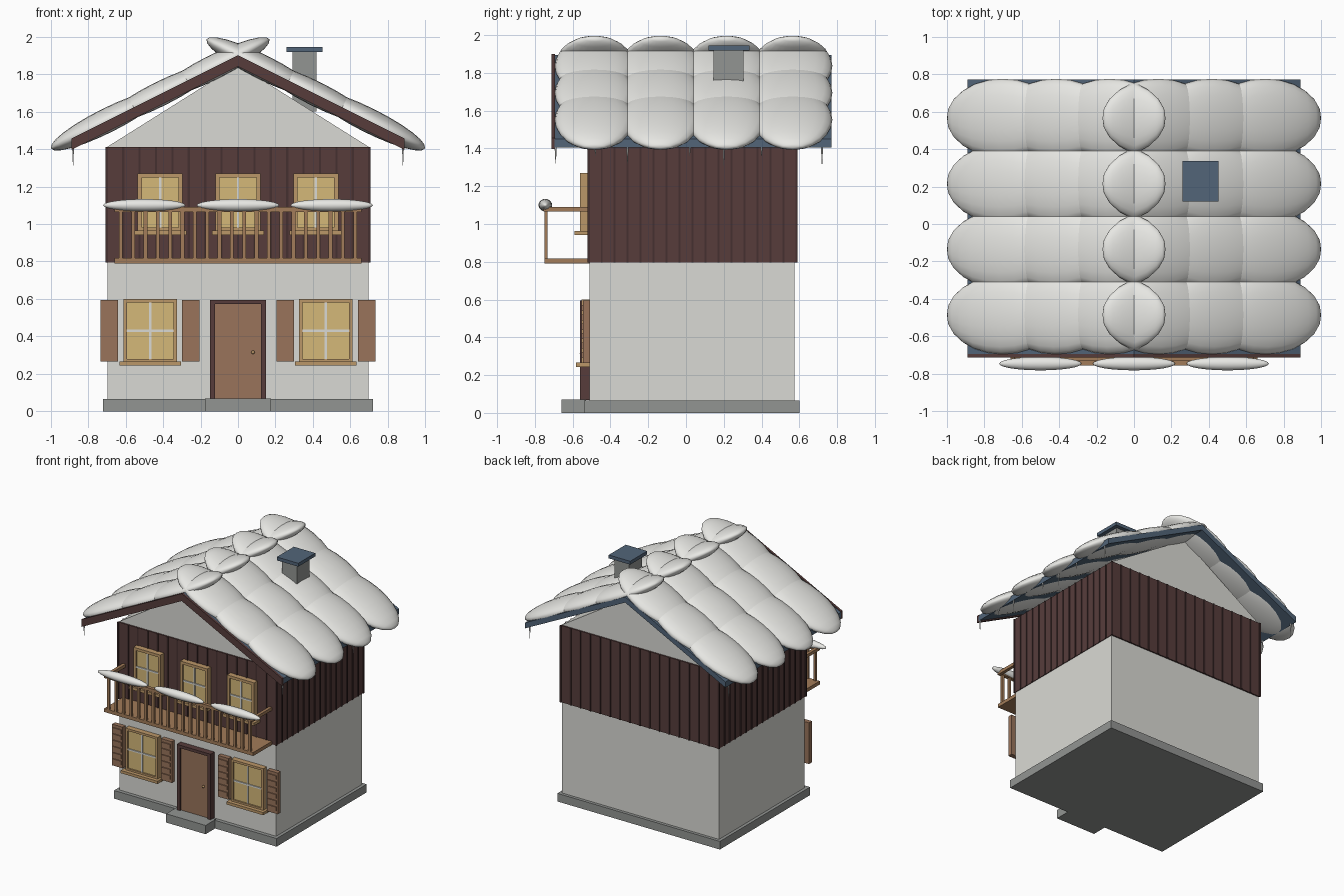
import bpy, bmesh, math
from mathutils import Matrix, Vector

cube = bpy.data.objects.get("Cube")
if cube:
    bpy.data.objects.remove(cube, do_unlink=True)


def material(name, r, g, b):
    mat = bpy.data.materials.new(name)
    mat.use_nodes = True
    mat.diffuse_color = (r, g, b, 1)
    mat.node_tree.nodes["Principled BSDF"].inputs["Base Color"].default_value = (r, g, b, 1)
    return mat


PLASTER = material("plaster", 0.70, 0.70, 0.66)
SNOW = material("snow", 0.80, 0.80, 0.77)
DARK_WOOD = material("dark wood", 0.095, 0.046, 0.044)
BATTEN = material("batten wood", 0.06, 0.03, 0.03)
SLATE = material("slate blue", 0.085, 0.13, 0.19)
STONE = material("stone", 0.29, 0.30, 0.29)
BROWN = material("brown wood", 0.32, 0.175, 0.105)
RAIL = material("rail wood", 0.36, 0.20, 0.10)
HONEY = material("honey wood", 0.50, 0.31, 0.14)
GLASS = material("lit glass", 0.66, 0.48, 0.19)


def finish(name, bm, mat, smooth=False):
    for f in bm.faces:
        f.smooth = smooth
    mesh = bpy.data.meshes.new(name)
    bm.to_mesh(mesh)
    bm.free()
    mesh.materials.append(mat)
    obj = bpy.data.objects.new(name, mesh)
    bpy.context.collection.objects.link(obj)
    return obj


def boxes(name, mat, spans):
    """One object from boxes given as (x0, x1, y0, y1, z0, z1)."""
    bm = bmesh.new()
    for x0, x1, y0, y1, z0, z1 in spans:
        centre = Vector((x0 + x1, y0 + y1, z0 + z1)) / 2
        size = Matrix.Diagonal((x1 - x0, y1 - y0, z1 - z0, 1))
        bmesh.ops.create_cube(bm, size=1, matrix=Matrix.Translation(centre) @ size)
    return finish(name, bm, mat)


def prism(name, mat, outline, y0, y1):
    """Extrude an x-z outline along y."""
    bm = bmesh.new()
    face = bm.faces.new([bm.verts.new((x, y0, z)) for x, z in outline])
    new = bmesh.ops.extrude_face_region(bm, geom=[face])["geom"]
    bmesh.ops.translate(bm, vec=(0, y1 - y0, 0),
                        verts=[v for v in new if isinstance(v, bmesh.types.BMVert)])
    bmesh.ops.recalc_face_normals(bm, faces=bm.faces)
    return finish(name, bm, mat)


def pillows(name, items):
    """Soft ellipsoids given as (centre, radii, tilt about y), poles along x."""
    bm = bmesh.new()
    for centre, radii, tilt in items:
        m = (Matrix.Translation(centre) @ Matrix.Rotation(tilt, 4, 'Y')
             @ Matrix.Diagonal((*radii, 1)) @ Matrix.Rotation(math.pi / 2, 4, 'Y'))
        bmesh.ops.create_uvsphere(bm, u_segments=20, v_segments=12, radius=1, matrix=m)
    return finish(name, bm, SNOW, True)


# Foundation and walls
boxes("foundation", STONE, [(-0.72, 0.72, -0.54, 0.60, 0, 0.065)])
boxes("door_step", STONE, [(-0.175, 0.175, -0.66, -0.53, 0, 0.07)])
boxes("ground_floor", PLASTER, [(-0.695, 0.695, -0.51, 0.575, 0.065, 0.80)])
boxes("upper_floor", DARK_WOOD, [(-0.70, 0.70, -0.515, 0.585, 0.795, 1.41)])
prism("gable", PLASTER, [(-0.70, 1.41), (0.70, 1.41), (0, 1.85)], -0.505, 0.575)

# Vertical battens around the upper floor
strips = []
for i in range(17):
    x = -0.70 + i * 1.4 / 16
    strips += [(x - 0.006, x + 0.006, y - 0.006, y + 0.006, 0.795, 1.41) for y in (-0.515, 0.585)]
for i in range(1, 16):
    y = -0.515 + i * 1.1 / 16
    strips += [(x - 0.006, x + 0.006, y - 0.005, y + 0.005, 0.795, 1.41) for x in (-0.70, 0.70)]
boxes("wall_battens", BATTEN, strips)

# Roof and front fascia share a chevron outline
EAVE = 0.888


def chevron(low, high):
    drop = EAVE / 2
    return [(-EAVE, low - drop), (0, low), (EAVE, low - drop),
            (EAVE, high - drop), (0, high), (-EAVE, high - drop)]


prism("roof", SLATE, chevron(1.85, 1.895), -0.695, 0.77)
prism("front_fascia", DARK_WOOD, chevron(1.84, 1.90), -0.712, -0.693)

# Snow pillows in rows down both slopes, crossing at the ridge
slope = math.atan(0.5)
snow = []
for row in range(4):
    y = -0.485 + row * 0.35
    for side in (-1, 1):
        for x in (0.13, 0.415, 0.70):
            snow.append(((side * x, y, 1.902 - x / 2), (0.333, 0.21, 0.066), side * slope))
pillows("roof_snow", snow)

# Icicles under the eaves
bm = bmesh.new()
for side in (-1, 1):
    for y, length in ((-0.69, 0.09), (-0.48, 0.05), (-0.31, 0.09), (0.02, 0.05),
                      (0.20, 0.10), (0.40, 0.05), (0.72, 0.10)):
        m = Matrix.Translation((side * 0.88, y, 1.41 - length / 2))
        bmesh.ops.create_cone(bm, cap_ends=True, segments=6, radius1=0.001, radius2=0.006,
                              depth=length, matrix=m)
finish("icicles", bm, SNOW)

# Chimney
boxes("chimney", STONE, [(0.29, 0.42, 0.145, 0.305, 1.60, 1.92)])
boxes("chimney_cap", SLATE, [(0.26, 0.45, 0.12, 0.335, 1.918, 1.945)])


def window(name, cx, half, z0, z1, wall, border):
    """Framed, lit window with cross bars and a sill."""
    front = wall - 0.045
    xa, xb = cx - half, cx + half
    boxes(name + "_frame", HONEY, [
        (xa, xa + border, front, wall, z0, z1), (xb - border, xb, front, wall, z0, z1),
        (xa, xb, front, wall, z1 - border, z1), (xa, xb, front, wall, z0, z0 + border),
        (xa - 0.02, xb + 0.02, front - 0.03, wall, z0 - 0.018, z0 + 0.004)])
    boxes(name + "_glass", GLASS, [(xa + 0.005, xb - 0.005, front + 0.012, wall,
                                    z0 + 0.005, z1 - 0.005)])
    mid = (z0 + z1) / 2
    boxes(name + "_bars", PLASTER, [
        (cx - 0.006, cx + 0.006, front + 0.004, front + 0.014, z0 + border, z1 - border),
        (xa + border, xb - border, front + 0.004, front + 0.014, mid - 0.006, mid + 0.006)])


def shutter(name, cx):
    """Plank shutter with raised slats."""
    slats = [(cx - 0.047, cx + 0.047, -0.545, -0.508, 0.265, 0.595)]
    for i in range(6):
        z = 0.29 + i * 0.05
        slats.append((cx - 0.036, cx + 0.036, -0.553, -0.54, z, z + 0.032))
    boxes(name, BROWN, slats)


for label, cx in (("right", -0.415), ("middle", 0), ("left", 0.415)):
    window("upper_window_" + label, cx, 0.12, 0.96, 1.27, -0.515, 0.022)
for label, cx in (("right", -0.468), ("left", 0.468)):
    window("lower_window_" + label, cx, 0.143, 0.262, 0.60, -0.508, 0.018)
    side = math.copysign(1, cx)
    shutter("outer_shutter_" + label, side * 0.687)
    shutter("inner_shutter_" + label, side * 0.252)

# Front door
boxes("door_frame", DARK_WOOD, [(-0.15, -0.122, -0.56, -0.505, 0.068, 0.595),
                                (0.122, 0.15, -0.56, -0.505, 0.068, 0.595),
                                (-0.15, 0.15, -0.56, -0.505, 0.572, 0.595)])
boxes("door", BROWN, [(-0.125, 0.125, -0.545, -0.505, 0.068, 0.575)])
bm = bmesh.new()
bmesh.ops.create_icosphere(bm, subdivisions=2, radius=0.010,
                           matrix=Matrix.Translation((0.08, -0.553, 0.315)))
finish("door_knob", bm, HONEY, True)

# Balcony
boxes("balcony_floor", RAIL, [(-0.66, 0.66, -0.75, -0.51, 0.79, 0.818)])
boxes("balcony_rails", RAIL, [(-0.66, 0.66, -0.755, -0.728, 1.065, 1.09),
                              (-0.66, -0.635, -0.75, -0.51, 1.065, 1.09),
                              (0.635, 0.66, -0.75, -0.51, 1.065, 1.09)])
posts = []
for i in range(20):
    x = -0.625 + i * 1.25 / 19
    posts.append((x - 0.010, x + 0.010, -0.75, -0.732, 0.81, 1.07))
boxes("balcony_balusters", RAIL, posts)
pillows("balcony_snow", [((x, -0.745, 1.10), (0.22, 0.036, 0.033), 0) for x in (-0.5, 0, 0.5)])
